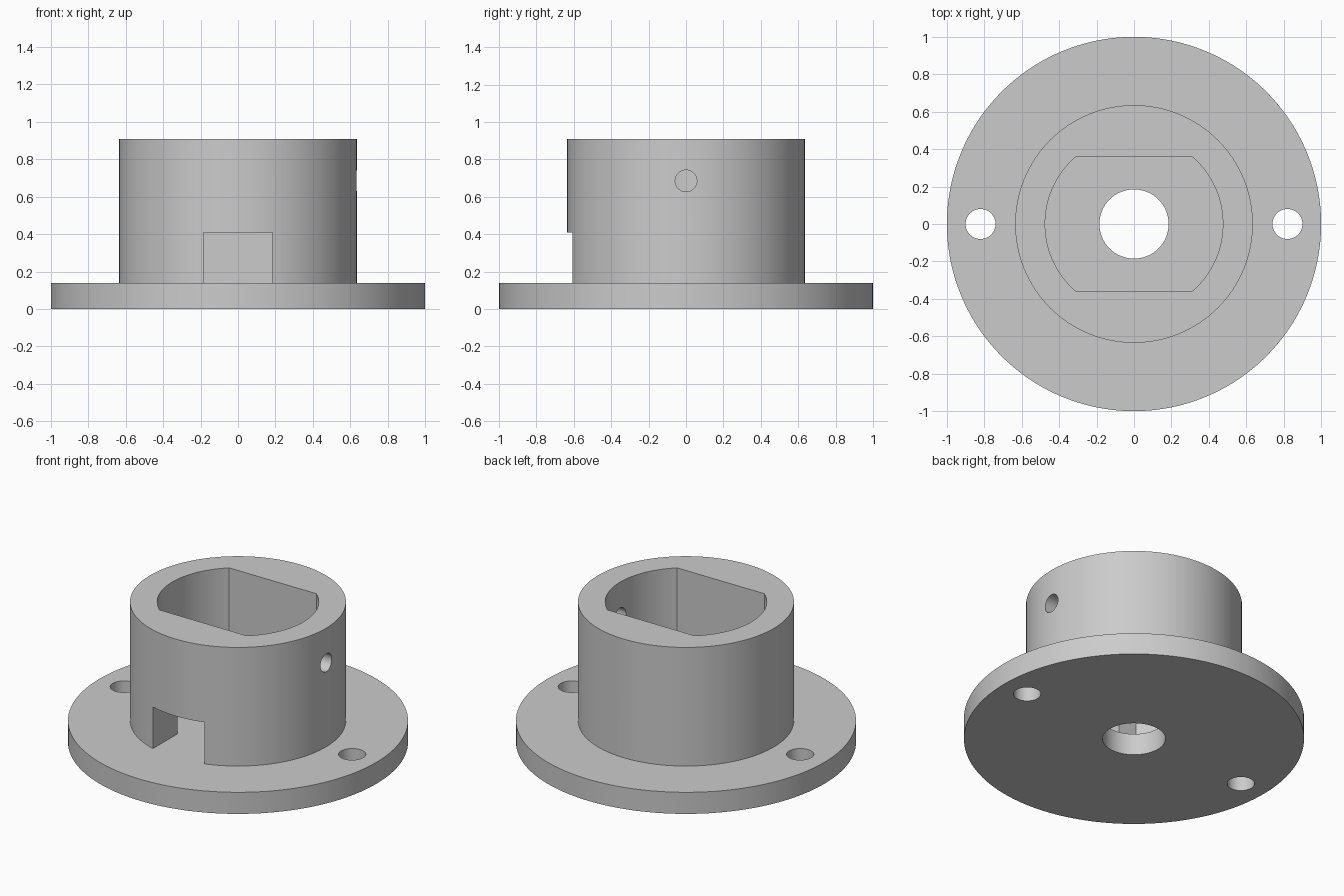
import bpy, bmesh, math
from mathutils import Matrix, Vector

default = bpy.data.objects.get("Cube")
if default:
    bpy.data.objects.remove(default, do_unlink=True)

# Single plain grey finish
GREY = (0.6, 0.6, 0.6, 1.0)
grey = bpy.data.materials.new("plain_grey")
grey.use_nodes = True
grey.diffuse_color = GREY
grey.node_tree.nodes["Principled BSDF"].inputs["Base Color"].default_value = GREY

FLANGE_TOP, COLLAR_TOP = 0.14, 0.91


def prism(name, outline, z0, z1):
    """Extrude a closed xy outline from z0 to z1."""
    bm = bmesh.new()
    face = bm.faces.new([bm.verts.new((x, y, z0)) for x, y in outline])
    grown = bmesh.ops.extrude_face_region(bm, geom=[face])["geom"]
    top = [v for v in grown if isinstance(v, bmesh.types.BMVert)]
    bmesh.ops.translate(bm, verts=top, vec=Vector((0, 0, z1 - z0)))
    bmesh.ops.recalc_face_normals(bm, faces=bm.faces)
    mesh = bpy.data.meshes.new(name)
    bm.to_mesh(mesh)
    bm.free()
    mesh.materials.append(grey)
    obj = bpy.data.objects.new(name, mesh)
    bpy.context.collection.objects.link(obj)
    return obj


def arc(radius, start, end, count, cx=0.0):
    steps = [start + (end - start) * i / count for i in range(count + 1)]
    return [(cx + radius * math.cos(a), radius * math.sin(a)) for a in steps]


def disc(name, radius, z0, z1, cx=0.0, sides=128):
    return prism(name, arc(radius, 0, math.tau, sides, cx)[:-1], z0, z1)


def combine(target, tool, operation):
    """Apply a boolean and discard the tool object."""
    mod = target.modifiers.new(operation.lower(), "BOOLEAN")
    mod.operation, mod.solver, mod.object = operation, "EXACT", tool
    tool.hide_render = True
    bpy.context.view_layer.objects.active = target
    bpy.ops.object.modifier_apply(modifier=mod.name)
    bpy.data.objects.remove(tool, do_unlink=True)


# Round base flange with a centre bore and two mounting holes
flange = disc("flanged_collar", 1.0, 0, FLANGE_TOP, sides=160)
for x, radius in ((0, 0.185), (-0.82, 0.08), (0.82, 0.08)):
    combine(flange, disc("hole_cutter", radius, -0.1, 0.3, x, 64), "DIFFERENCE")

# Upright collar with a double-flat pocket
collar = disc("collar", 0.635, FLANGE_TOP, COLLAR_TOP)
half = math.asin(0.357 / 0.475)
pocket = arc(0.475, -half, half, 40) + arc(0.475, math.pi - half, math.pi + half, 40)
combine(collar, prism("pocket_cutter", pocket, 0, 1.1), "DIFFERENCE")

# Square notch through the front wall, at the foot of the collar
notch = [(-0.185, -0.8), (0.185, -0.8), (0.185, -0.2), (-0.185, -0.2)]
combine(collar, prism("notch_cutter", notch, 0, 0.41), "DIFFERENCE")

# Set-screw hole through the left wall only
screw = disc("screw_cutter", 0.058, 0.3, 0.8, sides=48)
screw.data.transform(Matrix.Translation((0, 0, 0.685)) @ Matrix.Rotation(math.pi / 2, 4, "Y"))
combine(collar, screw, "DIFFERENCE")

# Fuse into one solid and smooth the round walls
combine(flange, collar, "UNION")
bpy.ops.object.select_all(action="DESELECT")
flange.select_set(True)
bpy.context.view_layer.objects.active = flange
bpy.ops.object.shade_smooth_by_angle(angle=math.radians(30))
